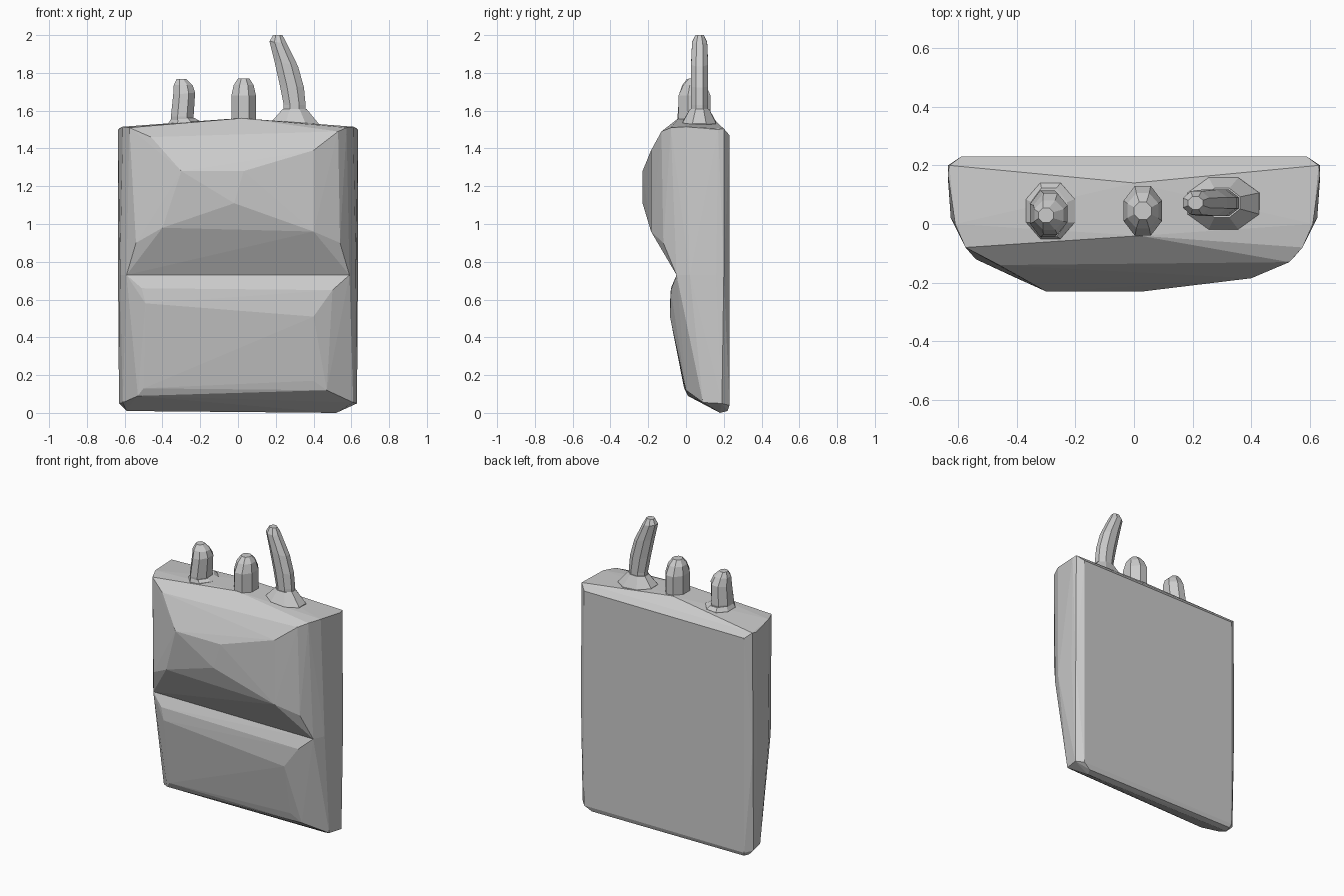
import bpy, bmesh, math


def finish(name, bm):
    bmesh.ops.recalc_face_normals(bm, faces=bm.faces)
    mesh = bpy.data.meshes.new(name)
    bm.to_mesh(mesh)
    bm.free()
    obj = bpy.data.objects.new(name, mesh)
    bpy.context.collection.objects.link(obj)
    return obj


def faceted_block(name, mirrored, extra):
    """Chiselled solid: mirrored rim points plus uneven front facets."""
    bm = bmesh.new()
    for x, y, z in mirrored:
        bm.verts.new((x, y, z))
        bm.verts.new((-x, y, z))
    for p in extra:
        bm.verts.new(p)
    res = bmesh.ops.convex_hull(bm, input=bm.verts[:])
    junk = {v for v in res["geom_interior"] + res["geom_unused"]
            if isinstance(v, bmesh.types.BMVert)}
    bmesh.ops.delete(bm, geom=list(junk), context='VERTS')
    bmesh.ops.dissolve_limit(bm, angle_limit=math.radians(1),
                             verts=bm.verts[:], edges=bm.edges[:])
    return finish(name, bm)


def loft(name, rings, sides=8):
    """Stack of elliptical rings (x, y, z, radius x, radius y, tilt)."""
    bm = bmesh.new()
    loops = []
    for cx, cy, cz, rx, ry, tilt in rings:
        loop = []
        for i in range(sides):
            a = math.tau * (i + 0.5) / sides
            k = 1 / math.cos(math.pi / sides)
            dx = rx * k * math.cos(a)
            loop.append(bm.verts.new((cx + dx, cy + ry * k * math.sin(a),
                                      cz + dx * tilt)))
        loops.append(loop)
    for lo, hi in zip(loops, loops[1:]):
        for i in range(sides):
            j = (i + 1) % sides
            bm.faces.new((lo[i], lo[j], hi[j], hi[i]))
    bm.faces.new(loops[0][::-1])
    bm.faces.new(loops[-1])
    return finish(name, bm)


# Upper half of the body, bulging forward
faceted_block("upper_body",
    [(0.59, 0.23, 1.47), (0.59, 0.23, 0.73),
     (0.63, 0.20, 1.505), (0.635, 0.17, 1.50),
     (0.635, 0.20, 0.73), (0.635, 0.16, 0.73),
     (0.61, 0.00, 1.515), (0.575, -0.08, 1.51),
     (0.59, -0.05, 0.73), (0.625, 0.02, 0.73),
     (0.54, -0.12, 0.90)],
    [(0, 0.14, 1.56), (0.02, -0.04, 1.56),
     (-0.46, -0.14, 1.46), (0.53, -0.13, 1.49),
     (-0.30, -0.23, 1.28), (0.03, -0.23, 1.28), (-0.02, -0.23, 1.11),
     (0.40, -0.185, 1.39), (-0.40, -0.185, 0.98), (0.40, -0.185, 0.96)])

# Lower half, tapering back towards the foot
faceted_block("lower_body",
    [(0.59, 0.23, 0.73), (0.59, 0.23, 0.04),
     (0.635, 0.20, 0.73), (0.635, 0.16, 0.73),
     (0.625, 0.02, 0.73), (0.59, -0.05, 0.73),
     (0.63, 0.19, 0.05), (0.61, 0.09, 0.055)],
    [(-0.51, -0.08, 0.66), (-0.49, -0.085, 0.58),
     (0.50, -0.08, 0.65), (0.40, -0.085, 0.51),
     (-0.50, -0.01, 0.13), (0.40, -0.015, 0.17),
     (-0.53, 0.01, 0.09), (0.47, 0.00, 0.12),
     (-0.59, 0.18, 0.01), (0.52, 0.18, 0.0),
     (-0.58, 0.22, 0.015), (0.54, 0.22, 0.01)])

# Two short rounded knobs
loft("left_knob",
     [(-0.295, 0.035, 1.50, 0.06, 0.075, 0), (-0.295, 0.035, 1.57, 0.06, 0.08, 0),
      (-0.285, 0.035, 1.69, 0.058, 0.07, 0.1), (-0.29, 0.03, 1.735, 0.05, 0.05, 0),
      (-0.30, 0.03, 1.768, 0.025, 0.025, 0)])
loft("centre_knob",
     [(0.03, 0.045, 1.50, 0.065, 0.085, 0), (0.03, 0.045, 1.68, 0.065, 0.085, 0),
      (0.03, 0.045, 1.735, 0.053, 0.06, 0), (0.03, 0.045, 1.77, 0.03, 0.03, 0)])

# Flared collars around the left knob and the antenna
loft("left_collar",
     [(-0.285, 0.045, 1.50, 0.085, 0.10, 0.06), (-0.285, 0.045, 1.54, 0.083, 0.095, 0.06),
      (-0.29, 0.04, 1.56, 0.062, 0.083, 0)])
loft("antenna_collar",
     [(0.305, 0.07, 1.50, 0.125, 0.09, -0.07), (0.305, 0.07, 1.54, 0.122, 0.088, -0.07),
      (0.30, 0.072, 1.61, 0.062, 0.05, 0)])

# Bent antenna
loft("antenna",
     [(0.30, 0.072, 1.58, 0.058, 0.045, 0), (0.30, 0.072, 1.63, 0.058, 0.045, 0),
      (0.285, 0.072, 1.73, 0.064, 0.045, -0.1), (0.255, 0.072, 1.85, 0.063, 0.045, -0.25),
      (0.212, 0.072, 1.962, 0.045, 0.04, -0.1), (0.21, 0.072, 2.0, 0.025, 0.022, 0)])
